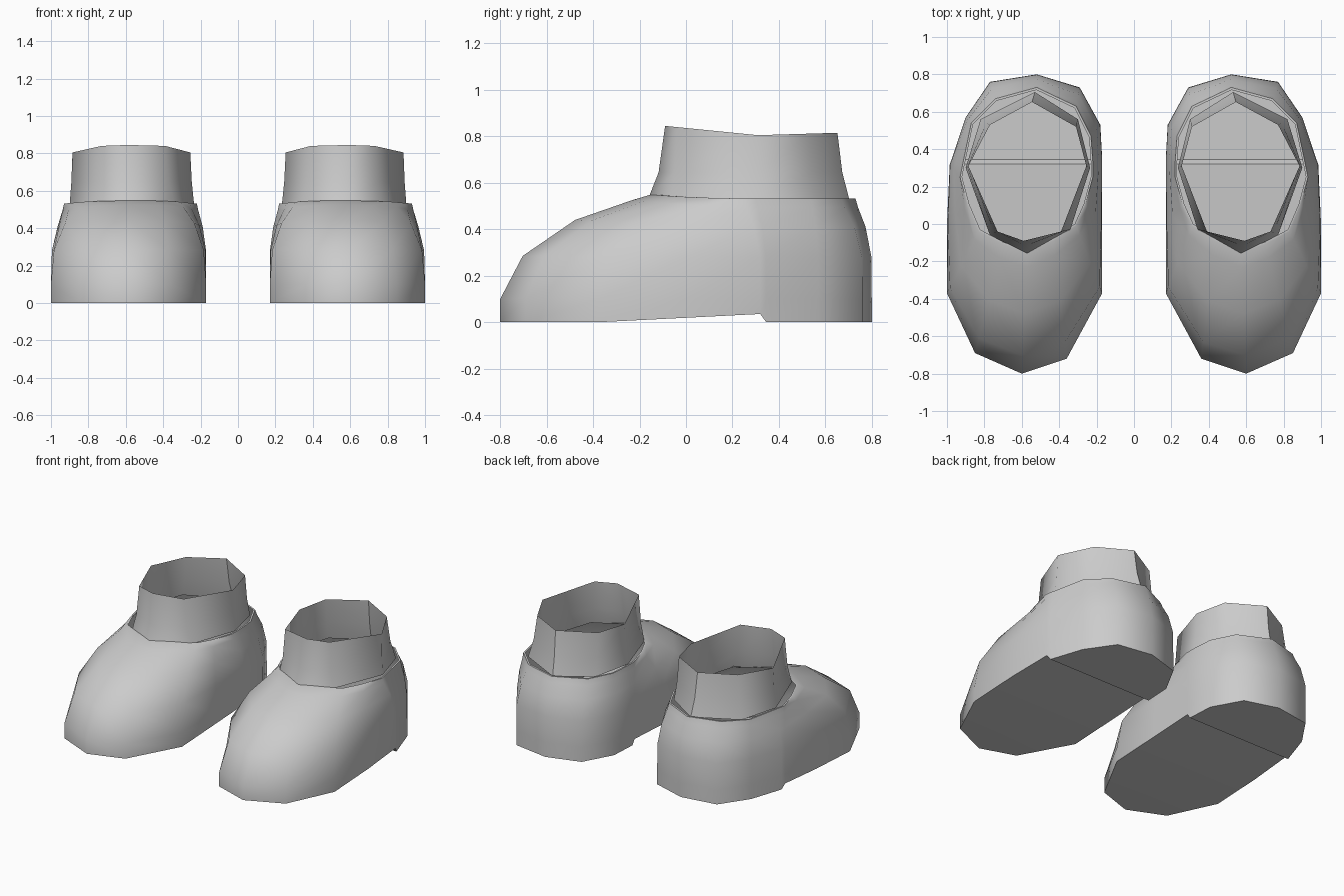
import bpy, bmesh

if "Cube" in bpy.data.objects:
    bpy.data.objects.remove(bpy.data.objects["Cube"])

# Plan-view outlines of the +x shoe, from the toe round the outer side
OUTLINE = [(.60, -.80), (.85, -.69), (1.0, -.37), (1.0, 0), (.985, .32), (.975, .345),
           (.90, .57), (.77, .76), (.52, .80), (.29, .73), (.18, .53), (.17, .345),
           (.17, .32), (.17, 0), (.17, -.37), (.36, -.72)]
RIM = [(.57, -.155), (.70, -.11), (.83, -.04), (.89, .10), (.93, .25), (.92, .30),
       (.87, .54), (.74, .67), (.52, .73), (.31, .63), (.23, .47), (.22, .33),
       (.22, .25), (.26, .10), (.31, -.01), (.43, -.09)]
CUFF_LOW = [(.57, -.16), (.77, -.06), (.90, .30), (.82, .56),
            (.53, .705), (.30, .56), (.235, .30), (.34, -.03)]
CUFF_TOP = [(.59, -.09), (.73, -.04), (.885, .31), (.77, .53),
            (.545, .652), (.31, .52), (.255, .31), (.39, -.04)]


def lerp(a, b, t):
    return a + (b - a) * t


def mix(p, q, t):
    return lerp(p[0], q[0], t), lerp(p[1], q[1], t)


def build(name, rings, floor=False):
    """Loft closed rings, optionally close the lowest one, mirror to a pair."""
    bm = bmesh.new()
    loops = [[bm.verts.new(p) for p in ring] for ring in rings]
    n = len(loops[0])
    for a, b in zip(loops, loops[1:]):
        for i in range(n):
            j = (i + 1) % n
            bm.faces.new((a[i], a[j], b[j], b[i]))
    if floor:
        r = loops[0]
        for i in range(n // 2):
            quad = [r[i], r[(n - i) % n], r[n - i - 1], r[i + 1]]
            bm.faces.new(list(dict.fromkeys(quad)))
    bmesh.ops.recalc_face_normals(bm, faces=bm.faces)
    me = bpy.data.meshes.new(name)
    bm.to_mesh(me)
    bm.free()
    ob = bpy.data.objects.new(name, me)
    bpy.context.collection.objects.link(ob)
    mod = ob.modifiers.new("pair", 'MIRROR')
    mod.use_mirror_merge = False
    bpy.ops.object.select_all(action='DESELECT')
    ob.select_set(True)
    bpy.context.view_layer.objects.active = ob
    bpy.ops.object.shade_smooth_by_angle(angle=0.95)
    return ob


# Shoe body: sole edge with raised arch, then rings blending outline to rim
def sole_z(y):
    return .035 * (y + .37) / .69 if -.37 < y < .33 else 0


rings = [[(x, y, sole_z(y)) for x, y in OUTLINE]]
# (blend at toe, blend at heel, z at toe, z at heel)
for tf, tb, zf, zb in [(0, 0, .10, .10), (.15, 0.02, .285, .28),
                       (.50, .38, .44, .41), (.88, .85, .525, .495), (1, 1, .548, .532)]:
    ring = []
    for p, q in zip(OUTLINE, RIM):
        f = min(1, max(0, (p[1] + .8) / 1.0))
        ring.append((*mix(p, q, lerp(tf, tb, f)), lerp(zf, zb, f)))
    rings.append(ring)
# narrow ledge turned in towards the cuff
rings.append([(*mix(q, (.57, .29), .03), z) for q, (_, _, z) in zip(RIM, rings[-1])])
build("shoe_body", rings, floor=True)


# Ankle cuff: open tube with a dipped top edge
def cuff_z(y):
    return .805 + (.1 * (.31 - y) if y < .31 else .03 * (y - .31))


cuff = []
for t in (0, .6, 1):
    ring = []
    for p, q in zip(CUFF_LOW, CUFF_TOP):
        z = cuff_z(q[1]) if t == 1 else (.535 - .02 * p[1] if t == 0 else .645)
        ring.append((*mix(p, q, t), z))
    cuff.append(ring)
build("ankle_cuff", cuff)
